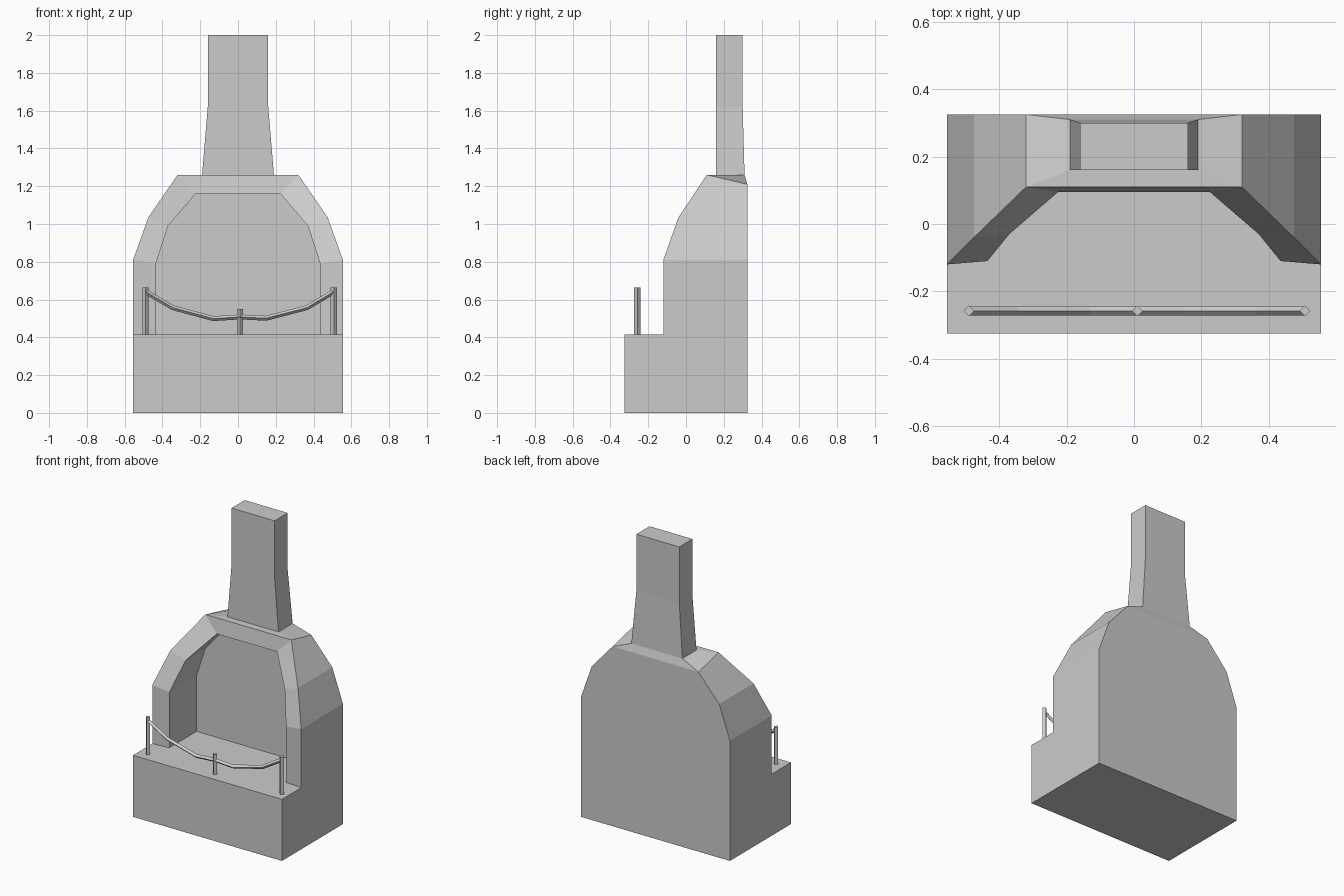
import bpy, bmesh

if "Cube" in bpy.data.objects:
    bpy.data.objects.remove(bpy.data.objects["Cube"])


def make_object(name, faces):
    """Weld a list of faces (each a list of points) into one flat-shaded mesh."""
    bm = bmesh.new()
    for pts in faces:
        bm.faces.new([bm.verts.new(p) for p in pts])
    bmesh.ops.remove_doubles(bm, verts=bm.verts, dist=1e-4)
    bmesh.ops.recalc_face_normals(bm, faces=bm.faces)
    mesh = bpy.data.meshes.new(name)
    bm.to_mesh(mesh)
    bm.free()
    obj = bpy.data.objects.new(name, mesh)
    bpy.context.collection.objects.link(obj)
    return obj


def flip(pts):
    return [(-x, y, z) for x, y, z in pts]


def across(right):
    """Face symmetric about x = 0, given its right-hand outline."""
    return right + flip(right)[::-1]


def strips(a, b):
    """Quads between two matching polylines."""
    return [[a[i], a[i + 1], b[i + 1], b[i]] for i in range(len(a) - 1)]


def rect(w, y0, y1, z):
    return [(-w, y0, z), (w, y0, z), (w, y1, z), (-w, y1, z)]


W, BACK, FRONT, HEARTH, CAVITY = 0.555, 0.325, -0.325, 0.415, 0.18

# Right half of the hood: outer rim, opening rim, cavity end and rear outline
outer = [(W, -0.12, HEARTH), (W, -0.12, 0.81), (0.475, -0.04, 1.035), (0.32, 0.11, 1.26)]
inner = [(0.435, -0.11, HEARTH), (0.435, -0.11, 0.79), (0.37, -0.03, 0.99), (0.225, 0.095, 1.16)]
deep = [(x, CAVITY, z) for x, y, z in inner]
rear = [(W, BACK, 0.81), (0.475, BACK, 1.035), (0.32, BACK, 1.21)]
foot = [(0.19, 0.16, 1.26), (0.19, 0.31, 1.26)]

# Faces that occur on both sides
side = [(W, FRONT, 0), (W, BACK, 0), rear[0], outer[1], outer[0], (W, FRONT, HEARTH)]
half = [side, [outer[3], rear[2], foot[1], foot[0]]]
half += strips(outer, inner) + strips(inner, deep) + strips(outer[1:], rear)

# Faces that span the middle
middle = [
    across([(W, FRONT, 0), (W, BACK, 0)]),
    across([(W, FRONT, 0), (W, FRONT, HEARTH)]),
    across([(W, FRONT, HEARTH), outer[0], inner[0], deep[0]]),
    across([(W, BACK, 0)] + rear),
    across(deep),
    across([inner[3], deep[3]]),
    across([outer[3], inner[3]]),
    across([outer[3], foot[0]]),
    across([rear[2], foot[1]]),
]
make_object("oven_body", half + [flip(f) for f in half] + middle)

# Chimney: flared foot, straight upper shaft
rings = [rect(0.19, 0.16, 0.31, 1.26), rect(0.16, 0.16, 0.30, 1.62), rect(0.16, 0.16, 0.30, 2.0)]
chimney = [rings[0], rings[-1]]
for a, b in zip(rings, rings[1:]):
    chimney += strips(a + a[:1], b + b[:1])
make_object("chimney", chimney)

# Diamond-section guard posts
RAIL_Y = -0.258
for name, x, top in (("left_post", -0.49, 0.665), ("middle_post", 0.01, 0.55), ("right_post", 0.507, 0.665)):
    bpy.ops.mesh.primitive_cylinder_add(vertices=4, radius=0.016, depth=top - HEARTH,
                                        location=(x, RAIL_Y, (top + HEARTH) / 2))
    bpy.context.object.name = name

# Sagging guard rail
path = [(-0.49, 0.642), (-0.345, 0.557), (-0.13, 0.499), (0.01, 0.508),
        (0.148, 0.501), (0.365, 0.557), (0.507, 0.642)]
curve = bpy.data.curves.new("guard_rail", 'CURVE')
curve.dimensions = '3D'
curve.bevel_depth = 0.013
curve.bevel_resolution = 0
curve.use_fill_caps = True
spline = curve.splines.new('POLY')
spline.points.add(len(path) - 1)
for p, (x, z) in zip(spline.points, path):
    p.co = (x, RAIL_Y, z, 1)
spline.use_smooth = False
bpy.context.collection.objects.link(bpy.data.objects.new("guard_rail", curve))
